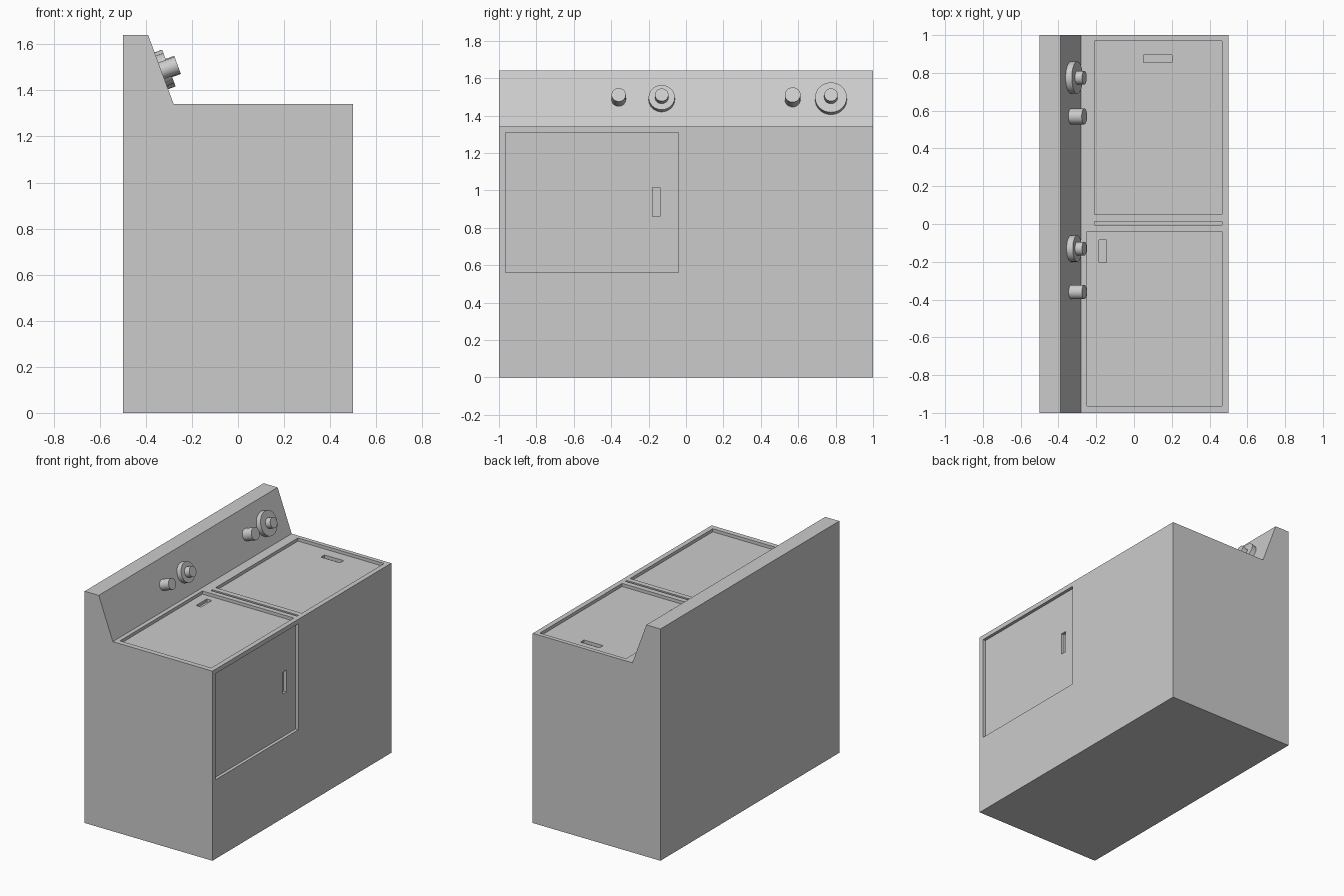
import bpy, bmesh
from mathutils import Vector

if "Cube" in bpy.data.objects:
    bpy.data.objects.remove(bpy.data.objects["Cube"], do_unlink=True)

# Single enamel colour
enamel = bpy.data.materials.new("grey_enamel")
enamel.use_nodes = True
enamel.diffuse_color = (0.6, 0.6, 0.6, 1)
enamel.node_tree.nodes["Principled BSDF"].inputs["Base Color"].default_value = (0.6, 0.6, 0.6, 1)


def finish(name, bm):
    bmesh.ops.recalc_face_normals(bm, faces=bm.faces)
    mesh = bpy.data.meshes.new(name)
    bm.to_mesh(mesh)
    bm.free()
    mesh.materials.append(enamel)
    obj = bpy.data.objects.new(name, mesh)
    bpy.context.collection.objects.link(obj)
    return obj


def activate(obj):
    bpy.ops.object.select_all(action="DESELECT")
    obj.select_set(True)
    bpy.context.view_layer.objects.active = obj


def box(name, low, high):
    low, high = Vector(low), Vector(high)
    bm = bmesh.new()
    bmesh.ops.create_cube(bm, size=1)
    for v in bm.verts:
        v.co = (low + high) / 2 + v.co * (high - low)
    return finish(name, bm)


def cut(obj, name, low, high):
    cutter = box(name, low, high)
    cutter.hide_render = True
    mod = obj.modifiers.new(name, "BOOLEAN")
    mod.operation = "DIFFERENCE"
    mod.solver = "EXACT"
    mod.object = cutter
    activate(obj)
    bpy.ops.object.modifier_apply(modifier=name)
    bpy.data.objects.remove(cutter, do_unlink=True)


# Cabinet with sloped control panel: side profile swept along y
TOP, FACE, DEPTH = 1.342, 0.5, 0.022
profile = [(-0.5, 0), (FACE, 0), (FACE, TOP), (-0.28, TOP), (-0.39, 1.64), (-0.5, 1.64)]
bm = bmesh.new()
side = bm.faces.new([bm.verts.new((x, -1, z)) for x, z in profile])
swept = bmesh.ops.extrude_face_region(bm, geom=[side])["geom"]
bmesh.ops.translate(bm, vec=(0, 2, 0), verts=[g for g in swept if isinstance(g, bmesh.types.BMVert)])
cabinet = finish("cabinet", bm)

# Recessed lids and groove in the top, then the finger slots in the lids
for name, x0, x1, y0, y1, depth in [
    ("washer_lid", -0.21, 0.465, 0.05, 0.97, DEPTH),
    ("dryer_lid", -0.25, 0.465, -0.963, -0.04, DEPTH),
    ("divider_groove", -0.21, 0.465, -0.004, 0.012, DEPTH),
    ("washer_slot", 0.05, 0.2, 0.855, 0.895, 2 * DEPTH),
    ("dryer_slot", -0.185, -0.145, -0.205, -0.085, 2 * DEPTH),
]:
    cut(cabinet, name, (x0, y0, TOP - depth), (x1, y1, TOP + 0.1))

# Recessed door and its finger slot
for name, y0, y1, z0, z1, depth in [
    ("door", -0.965, -0.04, 0.56, 1.31, DEPTH),
    ("door_slot", -0.18, -0.14, 0.86, 1.015, 2 * DEPTH),
]:
    cut(cabinet, name, (FACE - depth, y0, z0), (FACE + 0.1, y1, z1))

# Round controls standing square to the sloped panel
NORMAL = Vector((0.3, 0, 0.11)).normalized()
TILT = NORMAL.to_track_quat("Z", "Y")


def control(name, y, radius, height):
    bm = bmesh.new()
    bmesh.ops.create_cone(bm, cap_ends=True, segments=32, radius1=radius, radius2=radius, depth=height)
    bmesh.ops.translate(bm, vec=(0, 0, height / 2), verts=bm.verts)
    obj = finish(name, bm)
    obj.rotation_mode = "QUATERNION"
    obj.rotation_quaternion = TILT
    obj.location = (-0.333, y, 1.485)
    activate(obj)
    bpy.ops.object.shade_smooth_by_angle()


for machine, dial_y, dial_r, knob_y, knob_r in [
    ("dryer", -0.13, 0.07, -0.36, 0.038),
    ("washer", 0.775, 0.085, 0.57, 0.042),
]:
    control(machine + "_dial", dial_y, dial_r, 0.035)
    control(machine + "_dial_grip", dial_y, 0.036, 0.075)
    control(machine + "_knob", knob_y, knob_r, 0.075)
